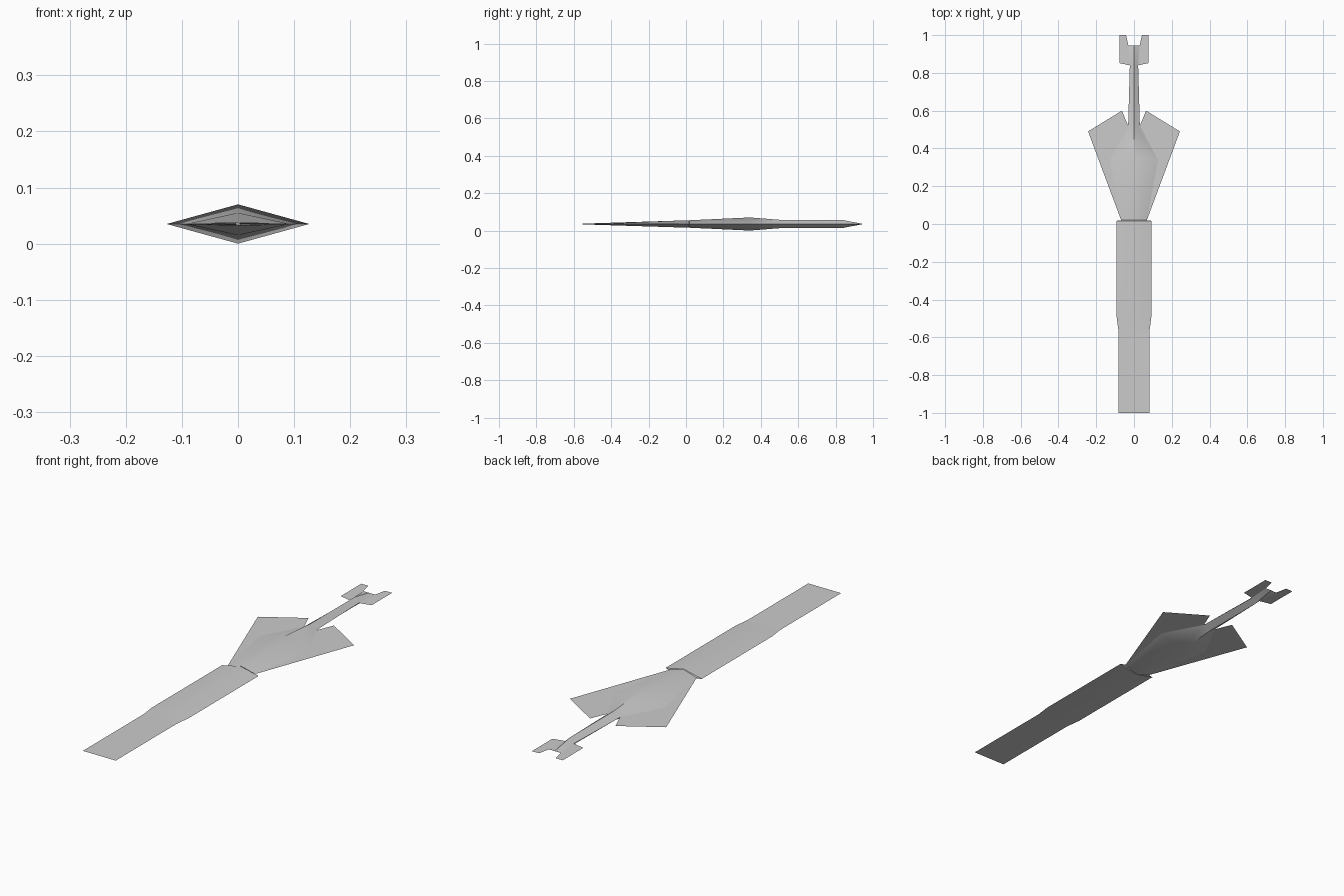
import bpy, bmesh

if "Cube" in bpy.data.objects:
    bpy.data.objects.remove(bpy.data.objects["Cube"], do_unlink=True)

MID = 0.035  # height of the flat centre plane

grey = bpy.data.materials.new("light grey")
grey.use_nodes = True
grey.diffuse_color = (0.6, 0.6, 0.6, 1)
grey.node_tree.nodes["Principled BSDF"].inputs["Base Color"].default_value = (0.6, 0.6, 0.6, 1)


def finish(name, bm):
    me = bpy.data.meshes.new(name)
    bm.to_mesh(me)
    bm.free()
    ob = bpy.data.objects.new(name, me)
    bpy.context.collection.objects.link(ob)
    me.materials.append(grey)
    bpy.ops.object.select_all(action="DESELECT")
    ob.select_set(True)
    bpy.context.view_layer.objects.active = ob
    bpy.ops.object.shade_smooth_by_angle(angle=0.6)
    return ob


def sheet(name, outline):
    """Paper-thin flat panel lying on the centre plane."""
    bm = bmesh.new()
    face = bm.faces.new([bm.verts.new((x, y, MID)) for x, y in outline])
    face.normal_update()
    if face.normal.z < 0:
        face.normal_flip()
    bmesh.ops.triangulate(bm, faces=[face])
    return finish(name, bm)


def loft(name, sections):
    """Diamond-section body through (y, half width, half height) stations."""
    bm = bmesh.new()
    rings = [[bm.verts.new(p) for p in ((w, y, MID), (0, y, MID + h), (-w, y, MID), (0, y, MID - h))]
             for y, w, h in sections]
    for a, b in zip(rings, rings[1:]):
        for i in range(4):
            j = (i + 1) % 4
            bm.faces.new((a[i], a[j], b[j], b[i]))
    bmesh.ops.recalc_face_normals(bm, faces=bm.faces)
    return finish(name, bm)


# Ridged body running from the blade through the wings to the tail boom
loft("body", [(-0.56, 0.083, 0.001), (-0.49, 0.092, 0.004), (0.017, 0.092, 0.02),
              (0.02, 0.068, 0.02), (0.34, 0.127, 0.035), (0.52, 0.031, 0.021),
              (0.84, 0.022, 0.021), (0.945, 0.03, 0.0005)])

# Flat front blade
sheet("front_blade", [(-0.083, -1), (0.083, -1), (0.083, -0.56), (-0.083, -0.56)])

# Wings and tail fins, mirrored left and right
wing = [(0.068, 0.02), (0.243, 0.49), (0.064, 0.60), (0.031, 0.52), (0.127, 0.34)]
fin = [(0.022, 0.84), (0.078, 0.852), (0.078, 1.0), (0.042, 1.0), (0.03, 0.945)]
for side, s in (("left", 1), ("right", -1)):
    sheet(side + "_wing", [(s * x, y) for x, y in wing])
    sheet(side + "_tail_fin", [(s * x, y) for x, y in fin])
